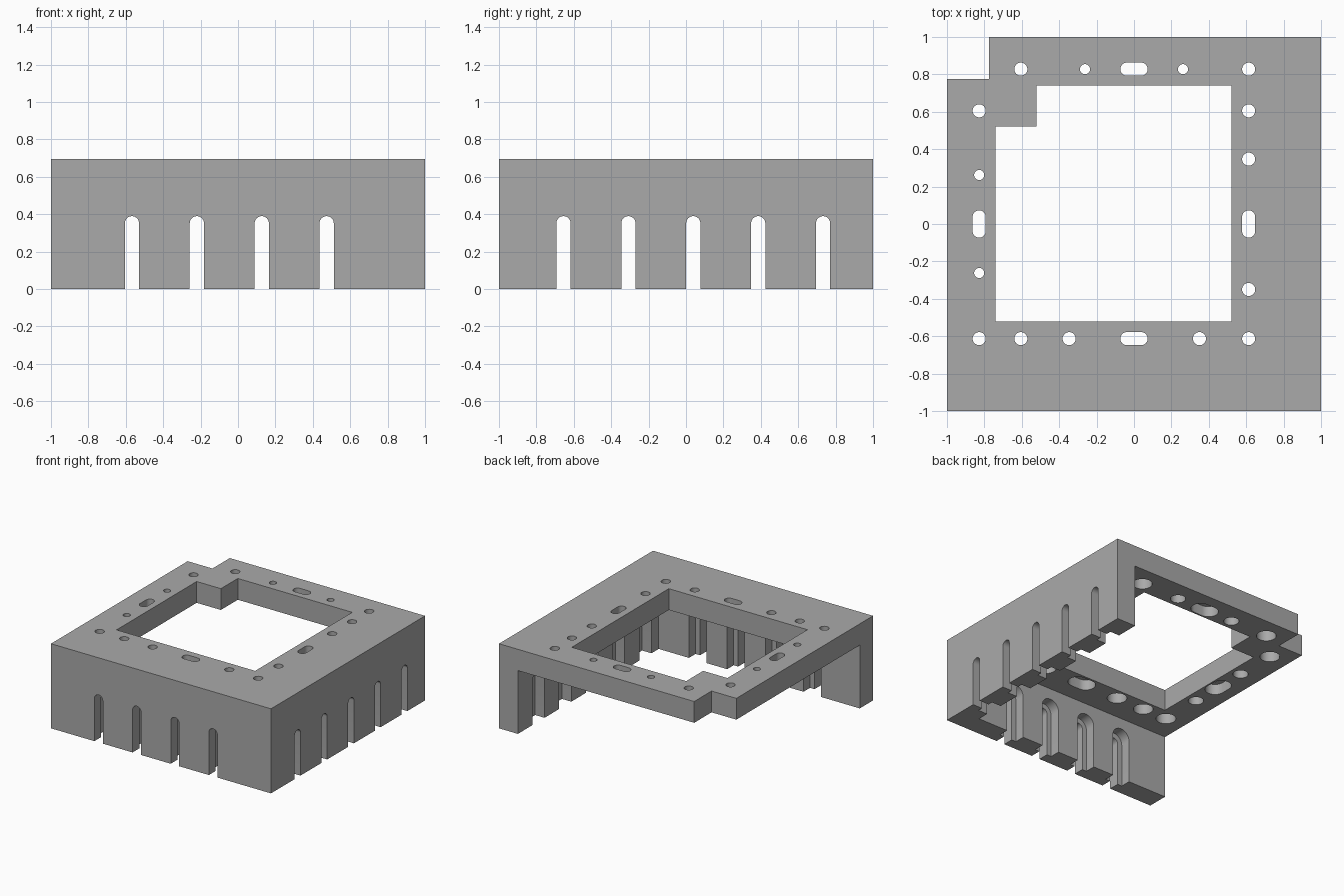
import bpy, bmesh, math

if "Cube" in bpy.data.objects:
    bpy.data.objects.remove(bpy.data.objects["Cube"], do_unlink=True)

HEIGHT, UNDERSIDE, WALL = 0.695, 0.52, 0.172
STEP = 0.087          # depth of every recess
OVER = 0.1            # cutter overshoot

AXES = {
    "x": lambda u, v, w: (w, u, v),
    "y": lambda u, v, w: (u, w, v),
    "z": lambda u, v, w: (u, v, w),
}


def prism(bm, profile, low, high, axis="z"):
    """Extrude a 2D profile between two levels along an axis."""
    place = AXES[axis]
    a = [bm.verts.new(place(u, v, low)) for u, v in profile]
    b = [bm.verts.new(place(u, v, high)) for u, v in profile]
    bm.faces.new(a)
    bm.faces.new(b)
    for i in range(len(a)):
        j = (i + 1) % len(a)
        bm.faces.new((a[i], a[j], b[j], b[i]))


def capsule(cu, cv, r, du=0.0, dv=0.0, steps=16):
    """Circle, or a rounded slot stretched along u or v."""
    turn = math.pi / 2 if dv else 0
    pts = []
    for side in (0, 1):
        s = -1 if side else 1
        for k in range(steps + (1 if du or dv else 0)):
            t = turn - math.pi / 2 + math.pi * (side + k / steps)
            pts.append((cu + s * du + r * math.cos(t), cv + s * dv + r * math.sin(t)))
    return pts


def rect(u0, v0, u1, v1):
    return [(u0, v0), (u1, v0), (u1, v1), (u0, v1)]


def make(name, bm):
    bmesh.ops.recalc_face_normals(bm, faces=bm.faces[:])
    mesh = bpy.data.meshes.new(name)
    bm.to_mesh(mesh)
    bm.free()
    obj = bpy.data.objects.new(name, mesh)
    bpy.context.collection.objects.link(obj)
    return obj


# Block with one notched corner
bm = bmesh.new()
prism(bm, [(-1, -1), (1, -1), (1, 1), (-0.775, 1), (-0.775, 0.775), (-1, 0.775)], 0, HEIGHT)
frame = make("mounting_frame", bm)

# Pocket leaving two walls, and the stepped window
pocket, window = bmesh.new(), bmesh.new()
prism(pocket, rect(-1 - OVER, -1 + WALL, 1 - WALL, 1 + OVER), -OVER, UNDERSIDE)
prism(window, [(-0.74, -0.52), (0.52, -0.52), (0.52, 0.74), (-0.52, 0.74),
               (-0.52, 0.52), (-0.74, 0.52)], UNDERSIDE - OVER, HEIGHT + OVER)

# Top holes with wider recesses underneath
holes, bores = bmesh.new(), bmesh.new()


def hole(x, y, r, wide, **stretch):
    prism(holes, capsule(x, y, r, **stretch), UNDERSIDE - OVER, HEIGHT + OVER)
    prism(bores, capsule(x, y, wide, **stretch), UNDERSIDE - OVER, UNDERSIDE + STEP)


NEAR, FAR, SLOT = 0.613, 0.828, 0.038
BIG, SMALL = (0.035, 0.075), (0.027, 0.058)
for x, y in [(-0.605, FAR), (NEAR, FAR), (NEAR, 0.605), (NEAR, 0.347), (NEAR, -0.35),
             (NEAR, -NEAR), (0.35, -NEAR), (-0.347, -NEAR), (-0.605, -NEAR),
             (-FAR, -NEAR), (-FAR, 0.605)]:
    hole(x, y, *BIG)
for d in (-0.262, 0.262):
    hole(d, FAR, *SMALL)
    hole(-FAR, d, *SMALL)
for y in (FAR, -NEAR):
    hole(0, y, *BIG, du=SLOT)
for x in (NEAR, -FAR):
    hole(x, 0, *BIG, dv=SLOT)

# Open-bottomed wall slots with wider recesses on the inside
slots, recesses = bmesh.new(), bmesh.new()


def wall_slot(centre, axis, sign):
    top, half = 0.352, 0.3
    for target, r, start in ((slots, 0.038, 1 + OVER), (recesses, 0.079, 1 - STEP)):
        ends = sorted((sign * start, sign * (1 - WALL - 0.03)))
        prism(target, capsule(centre, top - half, r, dv=half), *ends, axis)


for i in range(4):
    wall_slot(-0.567 + 0.347 * i, "y", -1)
for i in range(5):
    wall_slot(-0.655 + 0.347 * i, "x", 1)

# Cut everything out of the block
cutters = [make(n, b) for n, b in (("pocket_cutter", pocket), ("window_cutter", window),
           ("hole_cutter", holes), ("bore_cutter", bores),
           ("slot_cutter", slots), ("recess_cutter", recesses))]
for cutter in cutters:
    cutter.hide_render = True
    mod = frame.modifiers.new(cutter.name, "BOOLEAN")
    mod.operation, mod.solver, mod.object = "DIFFERENCE", "EXACT", cutter
bpy.context.view_layer.update()
result = bpy.data.meshes.new_from_object(
    frame.evaluated_get(bpy.context.evaluated_depsgraph_get()))
frame.modifiers.clear()
frame.data = result
for cutter in cutters:
    bpy.data.objects.remove(cutter, do_unlink=True)

# Plain grey finish
grey = bpy.data.materials.new("plain grey")
grey.use_nodes = True
colour = (0.4, 0.4, 0.4, 1)
grey.diffuse_color = colour
grey.node_tree.nodes["Principled BSDF"].inputs["Base Color"].default_value = colour
frame.data.materials.clear()
frame.data.materials.append(grey)

bpy.ops.object.select_all(action="DESELECT")
frame.select_set(True)
bpy.context.view_layer.objects.active = frame
bpy.ops.object.shade_smooth_by_angle(angle=math.radians(30))
